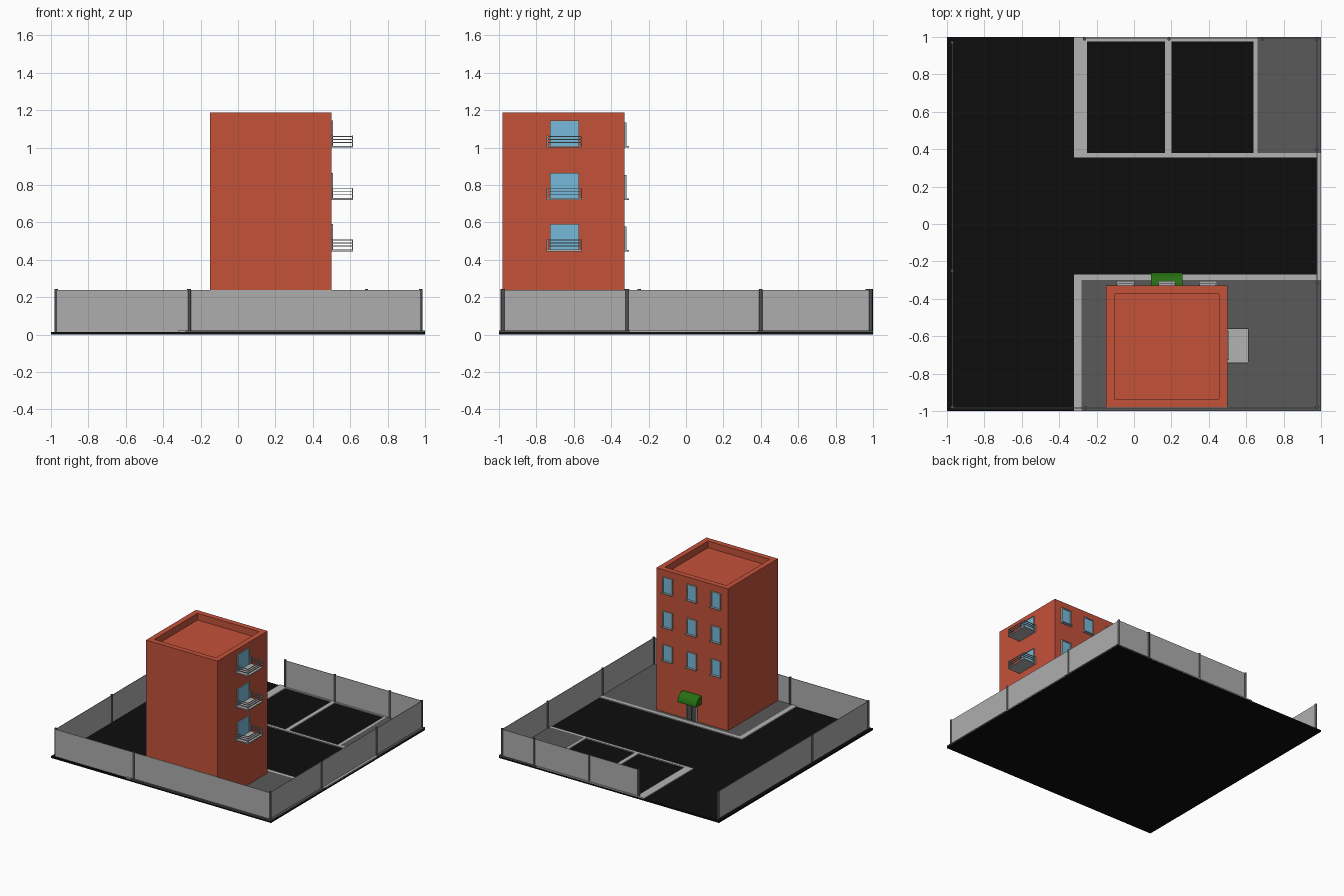
import bpy, bmesh, math

if "Cube" in bpy.data.objects:
    bpy.data.objects.remove(bpy.data.objects["Cube"])


def material(name, r, g, b):
    m = bpy.data.materials.new(name)
    m.diffuse_color = (r, g, b, 1)
    m.use_nodes = True
    m.node_tree.nodes["Principled BSDF"].inputs["Base Color"].default_value = m.diffuse_color
    return m


ASPHALT = material("asphalt", 0.004, 0.004, 0.004)
PAVING = material("paving", 0.10, 0.10, 0.10)
CURB = material("curb", 0.45, 0.45, 0.45)
BRICK = material("brick", 0.55, 0.085, 0.042)
GLASS = material("glass", 0.18, 0.50, 0.72)
AWNING = material("awning", 0.02, 0.16, 0.006)
METAL = material("metal", 0.08, 0.08, 0.08)
PANEL = material("panel", 0.42, 0.42, 0.42)


def finish(name, bm, mat):
    bmesh.ops.recalc_face_normals(bm, faces=bm.faces)
    me = bpy.data.meshes.new(name)
    bm.to_mesh(me)
    bm.free()
    me.materials.append(mat)
    ob = bpy.data.objects.new(name, me)
    bpy.context.collection.objects.link(ob)
    return ob


def add_box(bm, x0, x1, y0, y1, z0, z1):
    v = bmesh.ops.create_cube(bm, size=1)["verts"]
    bmesh.ops.scale(bm, vec=(x1 - x0, y1 - y0, z1 - z0), verts=v)
    bmesh.ops.translate(bm, vec=((x0 + x1) / 2, (y0 + y1) / 2, (z0 + z1) / 2), verts=v)


def boxes(name, mat, *items):
    bm = bmesh.new()
    for b in items:
        add_box(bm, *b)
    return finish(name, bm, mat)


# Ground, raised paving and light kerb / parking lines
G, P, K = 0.014, 0.022, 0.025
boxes("ground_slab", ASPHALT, (-1, 1, -1, 1, 0, G))
boxes("building_pavement", PAVING, (-0.28, 1, -1, -0.30, G, P))
boxes("rear_pavement", PAVING, (0.66, 1, 0.38, 1, G, P))
boxes("building_kerb", CURB,
      (-0.32, -0.28, -1, -0.27, G, P), (-0.28, 0.98, -0.30, -0.27, G, P))
boxes("side_kerb", CURB, (0.978, 1, -0.30, 0.38, G, P))
boxes("parking_lines", CURB,
      (-0.32, -0.25, 0.355, 1, G, P), (-0.25, 0.98, 0.355, 0.38, G, P),
      (0.165, 0.20, 0.38, 0.975, G, P), (0.64, 0.665, 0.38, 0.975, G, P),
      (-0.25, 0.665, 0.975, 1, G, P))

# Building block with a sunken roof
bm = bmesh.new()
add_box(bm, -0.15, 0.5, -0.98, -0.33, G, 1.188)
bm.faces.ensure_lookup_table()
roof = max(bm.faces, key=lambda f: f.calc_center_median().z)
bmesh.ops.inset_region(bm, faces=[roof], thickness=0.063)
ext = bmesh.ops.extrude_discrete_faces(bm, faces=[roof])["faces"]
bmesh.ops.translate(bm, vec=(0, 0, -0.055), verts=list(ext[0].verts))
finish("building", bm, BRICK)

# Windows on the rear wall: frame, sill and glass
WALL = -0.33
FLOORS = (0.445, 0.72, 1.0)
for r, z in enumerate(FLOORS):
    for c, x in enumerate((-0.045, 0.175, 0.395)):
        n = f"_{r}_{c}"
        a, b, t = x - 0.044, x + 0.044, z + 0.133
        boxes("window_frame" + n, PANEL,
              (a, a + 0.007, WALL, -0.317, z, t), (b - 0.007, b, WALL, -0.317, z, t),
              (a, b, WALL, -0.317, t - 0.007, t),
              (a - 0.004, b + 0.004, WALL, -0.306, z, z + 0.007))
        boxes("window_glass" + n, GLASS,
              (a + 0.006, b - 0.006, WALL - 0.002, -0.324, z + 0.006, t - 0.006))

# Balconies on the right wall: floor, railing and glazed door
X0, X1, Y0, Y1, T = 0.5, 0.615, -0.745, -0.555, 0.006
for r, z in enumerate(FLOORS):
    boxes(f"balcony_floor_{r}", CURB, (X0, X1, Y0, Y1, z, z + 0.009))
    rail = []
    for h in (0.025, 0.041, 0.057):
        lo, hi = z + h, z + h + 0.005
        rail += [(X0, X1, Y0, Y0 + T, lo, hi), (X0, X1, Y1 - T, Y1, lo, hi),
                 (X1 - T, X1, Y0 + T, Y1 - T, lo, hi)]
    for x in (X0, X1 - T):
        for y in (Y0, Y1 - T):
            rail.append((x, x + T, y, y + T, z + 0.009, z + 0.064))
    boxes(f"balcony_railing_{r}", CURB, *rail)
    d0, d1, top = -0.728, -0.572, z + 0.145
    boxes(f"balcony_door_frame_{r}", PANEL,
          (X0, 0.509, d0, d0 + 0.005, z + 0.009, top),
          (X0, 0.509, d1 - 0.005, d1, z + 0.009, top),
          (X0, 0.509, d0, d1, top - 0.005, top))
    boxes(f"balcony_door_glass_{r}", GLASS,
          (X0 - 0.002, 0.505, d0 + 0.004, d1 - 0.004, z + 0.009, top - 0.004))

# Entrance door
boxes("entrance_frame", PANEL,
      (0.125, 0.135, WALL, -0.32, P, 0.175), (0.215, 0.225, WALL, -0.32, P, 0.175),
      (0.125, 0.225, WALL, -0.32, 0.165, 0.175))
boxes("entrance_door", METAL,
      (0.135, 0.173, WALL - 0.002, -0.325, P, 0.165),
      (0.177, 0.215, WALL - 0.002, -0.325, P, 0.165))

# Quarter-round awning over the door
bm = bmesh.new()
prof = [(WALL, 0.175)] + [
    (WALL + 0.07 * math.cos(a), 0.175 + 0.07 * math.sin(a))
    for a in (i * math.pi / 16 for i in range(9))]
face = bm.faces.new([bm.verts.new((0.09, y, z)) for y, z in prof])
new = bmesh.ops.extrude_face_region(bm, geom=[face])["geom"]
bmesh.ops.translate(bm, vec=(0.17, 0, 0),
                    verts=[g for g in new if isinstance(g, bmesh.types.BMVert)])
finish("entrance_awning", bm, AWNING)

# Perimeter fence, open at the rear left for the driveway
E, TOP, H = 0.002, 0.238, 0.01
boxes("fence_front", PANEL, (-0.97, 0.977, -0.984 - E, -0.984 + E, H, TOP))
boxes("fence_left", PANEL, (-0.97 - E, -0.97 + E, -0.98, 0.97, H, TOP))
boxes("fence_right", PANEL, (0.978 - E, 0.978 + E, -0.98, 0.99, H, TOP))
boxes("fence_rear", PANEL, (-0.265, 0.978, 0.99 - E, 0.99 + E, H, TOP))

# Round fence posts
posts = [(-0.972, -0.978), (-0.26, -0.984), (0.978, -0.978),
         (-0.972, -0.25), (-0.972, 0.97),
         (0.978, -0.315), (0.978, 0.4), (0.978, 0.988),
         (-0.265, 0.99), (0.187, 0.99), (0.687, 0.99)]
for i, (x, y) in enumerate(posts):
    bm = bmesh.new()
    v = bmesh.ops.create_cone(bm, cap_ends=True, segments=12, radius1=0.009,
                              radius2=0.009, depth=0.235)["verts"]
    bmesh.ops.translate(bm, vec=(x, y, 0.1255), verts=v)
    finish(f"fence_post_{i}", bm, METAL)
